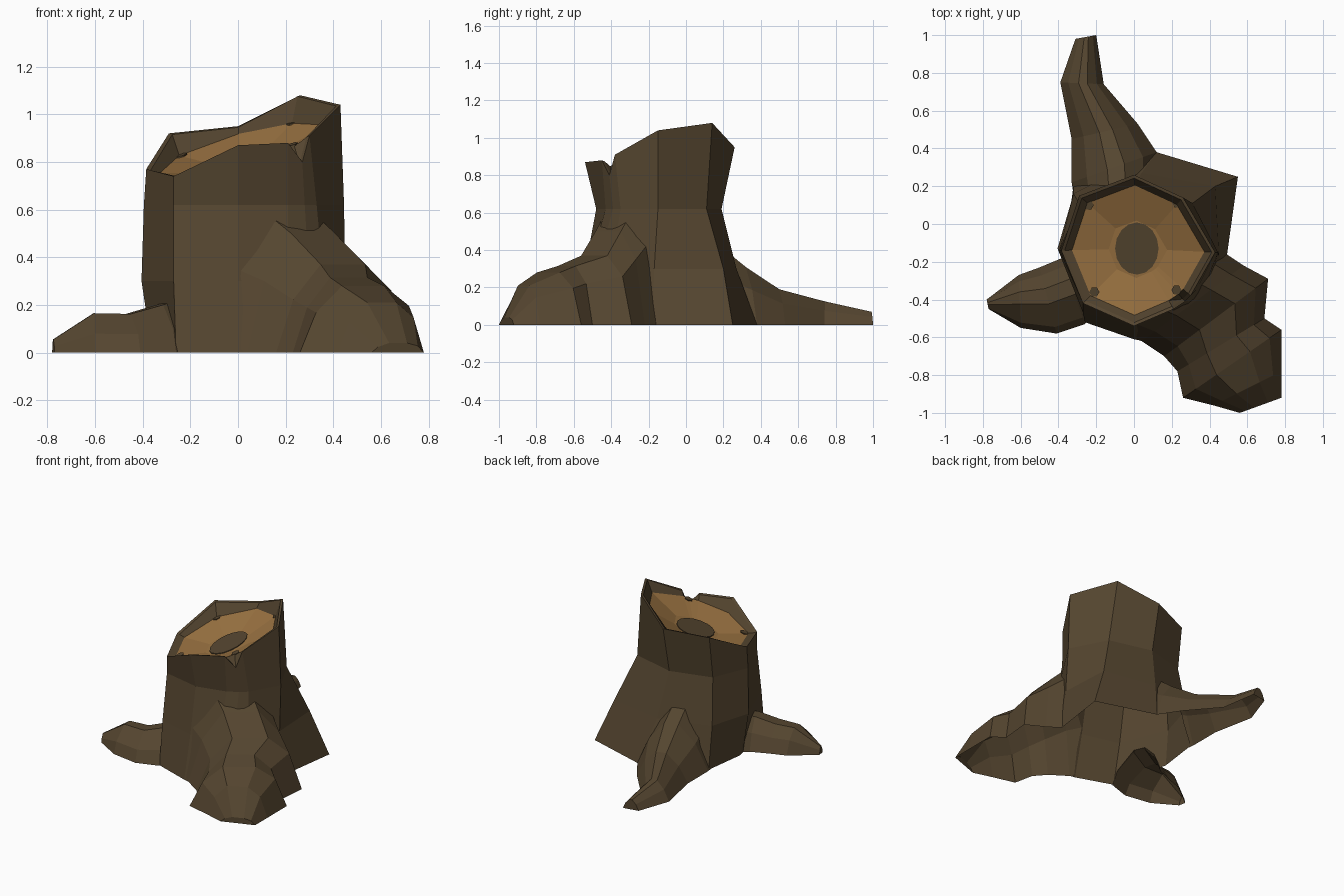
import bpy, bmesh, math
from mathutils import Vector

if "Cube" in bpy.data.objects:
    bpy.data.objects.remove(bpy.data.objects["Cube"])


def material(name, rgb):
    m = bpy.data.materials.new(name)
    m.diffuse_color = (*rgb, 1)
    m.use_nodes = True
    m.node_tree.nodes["Principled BSDF"].inputs["Base Color"].default_value = m.diffuse_color
    return m


BARK = material("dark bark", (0.09, 0.06, 0.029))
WOOD = material("cut wood", (0.32, 0.168, 0.053))


def make(name, bm, mat):
    bmesh.ops.recalc_face_normals(bm, faces=bm.faces[:])
    me = bpy.data.meshes.new(name)
    bm.to_mesh(me)
    bm.free()
    me.materials.append(mat)
    ob = bpy.data.objects.new(name, me)
    bpy.context.collection.objects.link(ob)
    return ob


def loft(name, rings, mat):
    """Closed solid through matching rings of points."""
    bm = bmesh.new()
    vs = [[bm.verts.new(p) for p in r] for r in rings]
    n = len(vs[0])
    for a, b in zip(vs, vs[1:]):
        for i in range(n):
            j = (i + 1) % n
            bm.faces.new((a[i], a[j], b[j], b[i]))
    bm.faces.new(vs[0][::-1])
    bm.faces.new(vs[-1])
    return make(name, bm, mat)


# Trunk: ragged rim with a notch at front right, counter-clockwise from front
RIM = [(0, -.54, .87), (.21, -.45, .88), (.27, -.41, .80), (.30, -.38, .91),
       (.43, -.15, 1.04), (.26, .14, 1.08), (0, .26, .95), (-.29, .15, .92),
       (-.385, -.14, .77), (-.27, -.42, .74)]
WAIST = [(0, -.48), (.21, -.43), (.28, -.39), (.33, -.35), (.445, -.15),
         (.31, .11), (0, .19), (-.29, .11), (-.395, -.14), (-.27, -.42)]
LOW = [(0, -.54), (.21, -.52), (.30, -.48), (.36, -.40), (.45, -.17),
       (.43, .20), (.04, .27), (-.32, .16), (-.405, -.13), (-.27, -.47)]
BASE = [(0, -.61), (.20, -.65), (.30, -.60), (.40, -.45), (.49, -.18),
        (.55, .25), (.12, .38), (-.32, .20), (-.36, -.10), (-.26, -.52)]
CX, CY = .02, -.13
DIP = .055


def cut_z(x, y):
    """Slanted plane of the cut surface."""
    return .85 + .29 * x + .2 * (y - CY)


def shrink(p, s):
    return CX + (p[0] - CX) * s, CY + (p[1] - CY) * s


def flat(pts, z):
    return [(x, y, z) for x, y in pts]


def on_cut(s, drop):
    return [(x, y, cut_z(x, y) - drop) for x, y in (shrink(p, s) for p in RIM)]


lip = [(*shrink(p, .955), p[2] - .005) for p in RIM]
trunk = loft("stump_trunk", [flat(BASE, -.1), flat(BASE, 0), flat(LOW, .3),
                             flat(WAIST, .62), RIM, lip,
                             on_cut(.86, 0), on_cut(.38, DIP)], BARK)


# Roots: stations give left foot, right foot and crest height
def root(name, stations, section):
    rings = []
    for lx, ly, rx, ry, h in stations:
        a, b = Vector((lx, ly, 0)), Vector((rx, ry, 0))
        pts = [a.lerp(b, t) + Vector((0, 0, h * k)) for t, k in section]
        down = Vector((0, 0, -.08))
        rings.append([a + down] + pts + [b + down])
    return loft(name, rings, BARK)


BROAD = [(0, 0), (.13, .6), (.34, 1), (.68, 1), (.88, .7), (1, 0)]
RIDGE = [(0, 0), (.18, .6), (.42, 1), (.62, 1), (.84, .6), (1, 0)]
LOW_FRONT = [(0, 0), (.1, .48), (.45, 1), (.68, 1), (.88, .58), (1, 0)]
roots = [
    root("front_right_root", [(-.08, -.40, .42, -.10, .68), (-.12, -.56, .49, -.16, .61),
                              (.04, -.62, .58, -.22, .50),
                              (.16, -.70, .71, -.29, .37), (.23, -.78, .69, -.50, .315),
                              (.26, -.92, .78, -.56, .28), (.42, -.96, .78, -.78, .21),
                              (.56, -1.0, .78, -.92, .04)], BROAD),
    root("left_root", [(-.15, -.42, -.25, -.05, .24), (-.26, -.53, -.38, -.18, .20),
                       (-.41, -.58, -.50, -.23, .162), (-.60, -.55, -.61, -.27, .165),
                       (-.77, -.45, -.78, -.40, .055)], LOW_FRONT),
    root("back_root", [(-.30, .03, .12, .12, .50), (-.33, .22, .12, .38, .31),
                       (-.33, .45, .02, .53, .19), (-.39, .75, -.16, .74, .125),
                       (-.31, .98, -.20, 1.0, .07)], RIDGE),
]

# Merge the roots into the trunk and trim at ground level, open underneath
for r in roots:
    mod = trunk.modifiers.new("join " + r.name, 'BOOLEAN')
    mod.operation = 'UNION'
    mod.solver = 'EXACT'
    mod.object = r
dg = bpy.context.evaluated_depsgraph_get()
merged = bpy.data.meshes.new_from_object(trunk.evaluated_get(dg))
trunk.modifiers.clear()
trunk.data = merged
for r in roots:
    bpy.data.objects.remove(r)
bm = bmesh.new()
bm.from_mesh(merged)
bmesh.ops.bisect_plane(bm, geom=bm.verts[:] + bm.edges[:] + bm.faces[:],
                       plane_co=(0, 0, 0), plane_no=(0, 0, 1), clear_inner=True)
bm.to_mesh(merged)
bm.free()

# Faces of the hollow near the axis are pale cut wood, everything else is bark
merged.materials.clear()
merged.materials.append(BARK)
merged.materials.append(WOOD)
for p in merged.polygons:
    c = p.center
    near = math.hypot(c.x - CX, c.y - CY) < .29
    p.material_index = 1 if near and c.z > .66 and p.normal.z > .5 else 0
    p.use_smooth = False


# Thin plates on the cut: dark heart and small edge stains
def plate(name, outline, lift):
    loft(name, [[(x, y, cut_z(x, y) + lift + d) for x, y in outline]
                for d in (-.003, .003)], BARK)


def oval(x, y, rx, ry, n):
    return [(x + rx * math.cos(math.tau * i / n), y + ry * math.sin(math.tau * i / n))
            for i in range(n)]


plate("heartwood", oval(.015, CY, .115, .138, 16), .003 - DIP)
for i, (x, y) in enumerate([(-.24, .10), (.23, .11), (.225, -.35), (-.21, -.36)]):
    plate("edge_stain_%d" % (i + 1), oval(x, y, .027, .027, 6), 0)
